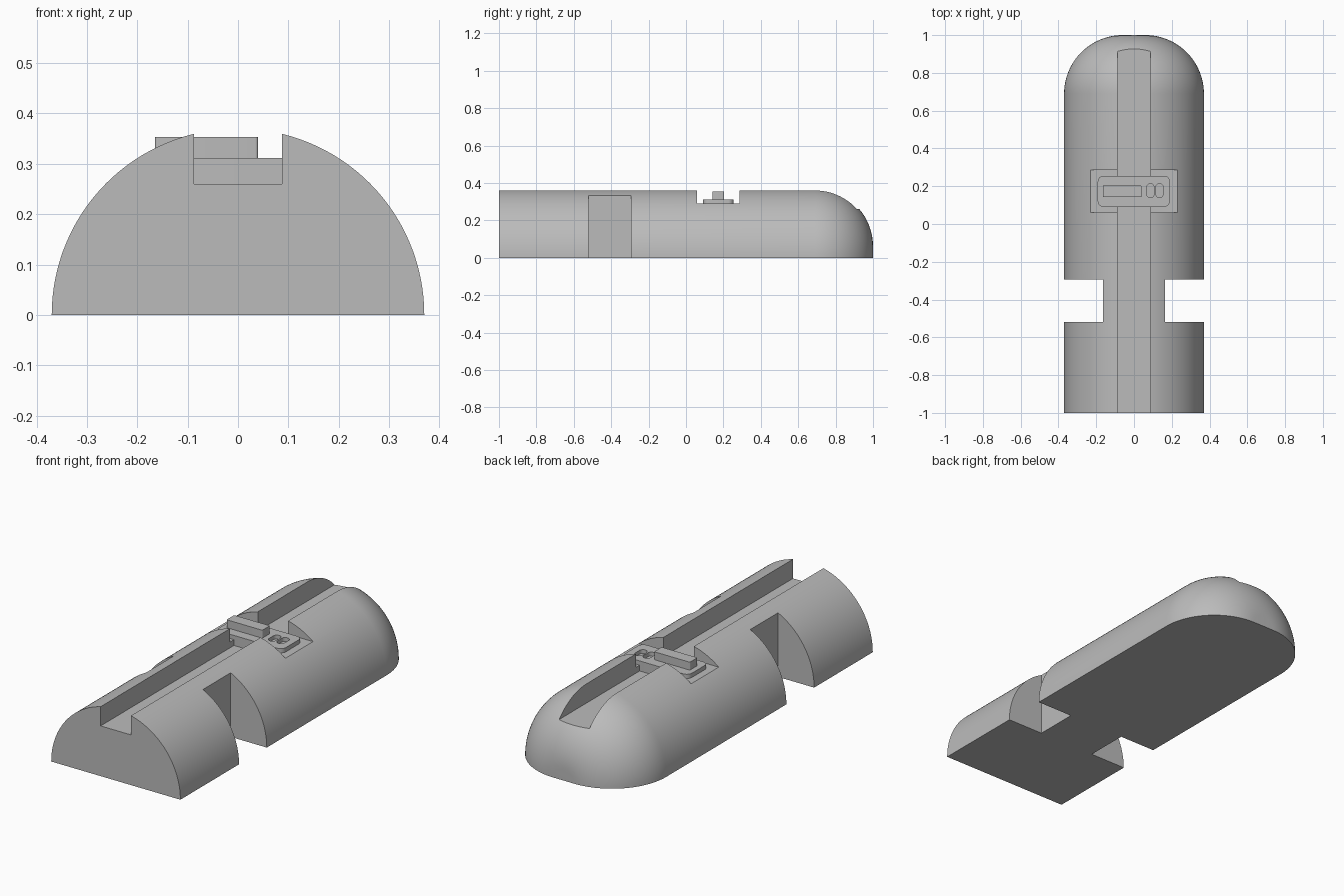
import bpy, bmesh
from math import sin, cos, pi, radians
from mathutils import Vector

if "Cube" in bpy.data.objects:
    bpy.data.objects.remove(bpy.data.objects["Cube"], do_unlink=True)

grey = bpy.data.materials.new("plain_grey")
grey.use_nodes = True
grey.diffuse_color = (0.5, 0.5, 0.5, 1)
grey.node_tree.nodes["Principled BSDF"].inputs["Base Color"].default_value = grey.diffuse_color

RADIUS, FILLET = 0.37, 0.31
MID = 0.173            # y centre of the switch
FLOOR, POCKET, PLATE_TOP, SLIDER_TOP = 0.26, 0.29, 0.312, 0.353


def make_object(name, bm):
    bmesh.ops.recalc_face_normals(bm, faces=bm.faces)
    mesh = bpy.data.meshes.new(name)
    bm.to_mesh(mesh)
    bm.free()
    mesh.materials.append(grey)
    obj = bpy.data.objects.new(name, mesh)
    bpy.context.collection.objects.link(obj)
    return obj


def block(name, x, y, z, corner=0.0):
    """Upright block over the x, y and z ranges, with rounded vertical edges."""
    bm = bmesh.new()
    steps = 8 if corner else 0
    points = []
    corners = ((x[1], y[1], -1, -1), (x[0], y[1], 1, -1), (x[0], y[0], 1, 1), (x[1], y[0], -1, 1))
    for quarter, (px, py, sx, sy) in enumerate(corners):
        for i in range(steps + 1):
            a = pi / 2 * (quarter + i / max(steps, 1))
            points.append((px + corner * (sx + cos(a)), py + corner * (sy + sin(a)), z[0]))
    face = bm.faces.new([bm.verts.new(p) for p in points])
    top = bmesh.ops.extrude_face_region(bm, geom=[face])["geom"]
    bmesh.ops.translate(bm, vec=(0, 0, z[1] - z[0]),
                        verts=[v for v in top if isinstance(v, bmesh.types.BMVert)])
    return make_object(name, bm)


def cut(obj, cutter):
    mod = obj.modifiers.new("cut", "BOOLEAN")
    mod.operation, mod.solver, mod.object = "DIFFERENCE", "EXACT", cutter
    bpy.context.view_layer.objects.active = obj
    bpy.ops.object.modifier_apply(modifier=mod.name)
    bpy.data.objects.remove(cutter, do_unlink=True)


def smooth(obj):
    bpy.ops.object.select_all(action="DESELECT")
    obj.select_set(True)
    bpy.context.view_layer.objects.active = obj
    bpy.ops.object.shade_smooth_by_angle(angle=radians(25))


# Half-round body with a rounded back end, spun from its profile
bm = bmesh.new()
profile = [(0, -1), (RADIUS, -1)]
for i in range(25):
    a = pi / 2 * i / 24
    profile.append((RADIUS - FILLET + FILLET * cos(a), 1 - FILLET + FILLET * sin(a)))
profile.append((0, 1))
verts = [bm.verts.new((r, y, 0)) for r, y in profile]
edges = [bm.edges.new(pair) for pair in zip(verts, verts[1:])]
bmesh.ops.spin(bm, geom=verts + edges, cent=(0, 0, 0), axis=Vector((0, -1, 0)),
               angle=pi, steps=64)
bmesh.ops.remove_doubles(bm, verts=bm.verts, dist=1e-5)
bmesh.ops.holes_fill(bm, edges=[e for e in bm.edges if e.is_boundary], sides=0)
body = make_object("body", bm)

# Long groove, switch pocket and the two side notches
cut(body, block("groove_cutter", (-0.087, 0.087), (-1.1, 1.1), (FLOOR, 0.6)))
cut(body, block("pocket_cutter", (-0.5, 0.5), (0.06, 0.286), (POCKET, 0.6)))
for side in (-1, 1):
    x = sorted((side * 0.163, side * 0.6))
    cut(body, block("notch_cutter", x, (-0.52, -0.293), (-0.1, 0.6)))
smooth(body)

# Switch plate with two oval holes
plate = block("switch_plate", (-0.192, 0.19), (MID - 0.082, MID + 0.082), (FLOOR, PLATE_TOP), 0.03)
for x in (0.087, 0.135):
    cut(plate, block("hole_cutter", (x - 0.02, x + 0.02), (MID - 0.033, MID + 0.04),
                     (PLATE_TOP - 0.02, 0.4), 0.0199))
smooth(plate)

# Raised slider
slider = block("slider", (-0.165, 0.04), (MID - 0.031, MID + 0.031), (PLATE_TOP, SLIDER_TOP), 0.006)
smooth(slider)
